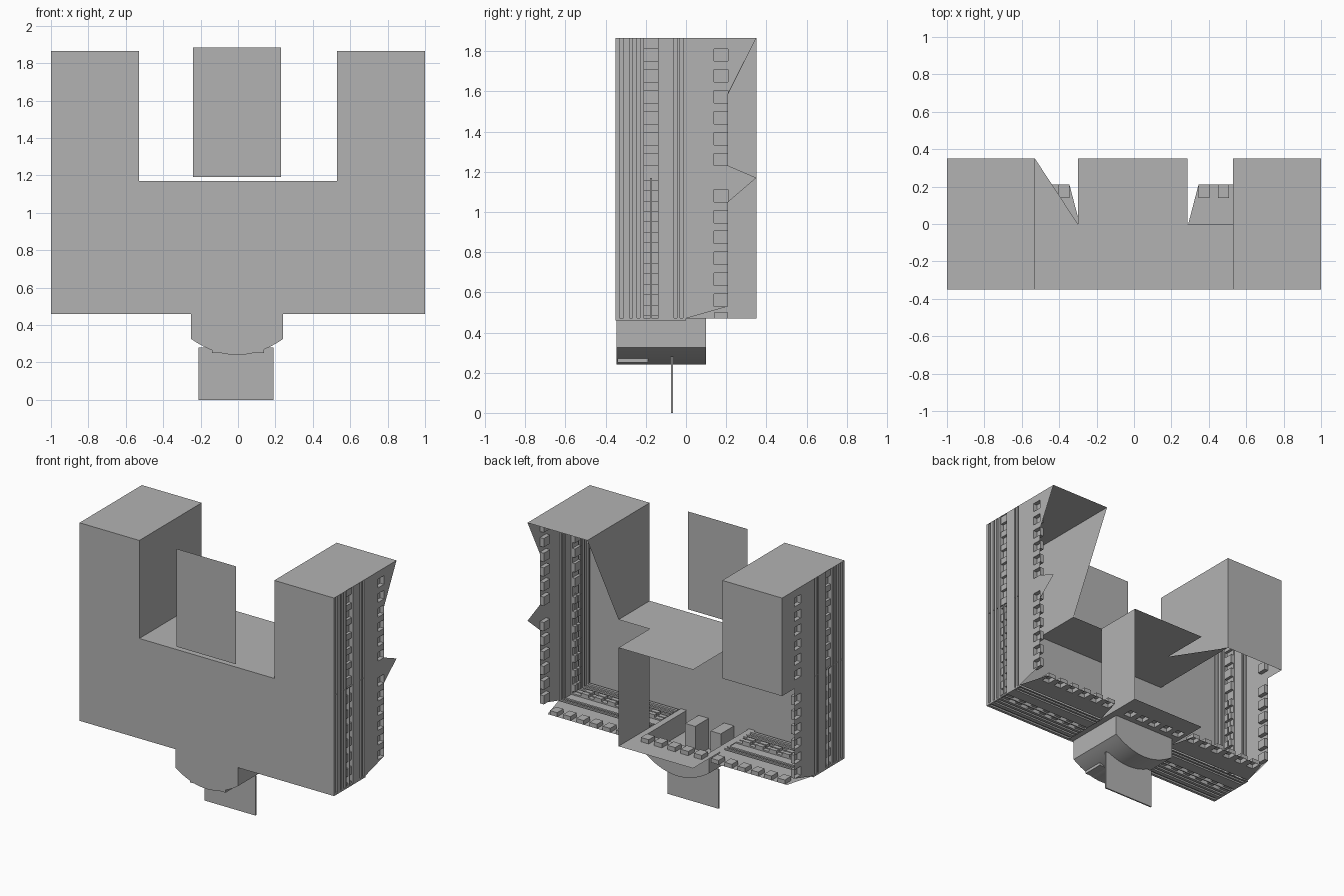
import bpy, bmesh
from mathutils import Vector

cube = bpy.data.objects.get("Cube")
if cube:
    bpy.data.objects.remove(cube)

grey = bpy.data.materials.new("plain grey")
grey.use_nodes = True
grey.diffuse_color = (0.45, 0.45, 0.45, 1)
grey.node_tree.nodes["Principled BSDF"].inputs["Base Color"].default_value = grey.diffuse_color

FRONT, BACK = -0.35, 0.35
TOP, ROOF, BASE, LEDGE = 1.866, 1.17, 0.46, 0.47
INNER, EAVE = 0.53, 0.21
WING_R, WING_L = -0.30, 0.285


def add_object(name, bm):
    mesh = bpy.data.meshes.new(name)
    bm.to_mesh(mesh)
    bm.free()
    mesh.materials.append(grey)
    obj = bpy.data.objects.new(name, mesh)
    bpy.context.collection.objects.link(obj)
    return obj


def sheet(name, *polygons):
    """Flat faces, one for each list of corners."""
    bm = bmesh.new()
    for corners in polygons:
        bm.faces.new([bm.verts.new(c) for c in corners])
    return add_object(name, bm)


def box(name, x, y, z):
    bm = bmesh.new()
    bmesh.ops.create_cube(bm, size=1)
    for v in bm.verts:
        v.co = Vector([(r[0] + r[1]) / 2 + c * (r[1] - r[0]) for r, c in zip((x, y, z), v.co)])
    return add_object(name, bm)


def relief(name, us, vs, depth, place):
    """Stepped wall: each cell is sunk by depth(u, v), with walls between steps."""
    us, vs = sorted(set(us)), sorted(set(vs))
    bm = bmesh.new()

    def quad(*pts):
        bm.faces.new([bm.verts.new(place(*p)) for p in pts])

    def cell(i, j):
        if 0 <= i < len(us) - 1 and 0 <= j < len(vs) - 1:
            return depth((us[i] + us[i + 1]) / 2, (vs[j] + vs[j + 1]) / 2)
        return 0

    for i in range(len(us)):
        for j in range(len(vs)):
            d, left, below = cell(i, j), cell(i - 1, j), cell(i, j - 1)
            u, v = us[i], vs[j]
            if i < len(us) - 1 and j < len(vs) - 1:
                quad((u, v, d), (us[i + 1], v, d), (us[i + 1], vs[j + 1], d), (u, vs[j + 1], d))
            if j < len(vs) - 1 and d != left:
                quad((u, v, left), (u, v, d), (u, vs[j + 1], d), (u, vs[j + 1], left))
            if i < len(us) - 1 and d != below:
                quad((u, v, below), (us[i + 1], v, below), (us[i + 1], v, d), (u, v, d))
    bmesh.ops.remove_doubles(bm, verts=bm.verts, dist=0.0001)
    return add_object(name, bm)


def openings(start, count, size=0.062):
    return [(start + 0.104 * k, start + 0.104 * k + size) for k in range(count)]


def inside(value, spans):
    return any(a < value < b for a, b in spans)


# Long grooves and paired panes of the main facades
GROOVES = [(-0.33, -0.31), (-0.28, -0.265), (-0.245, -0.23), (-0.06, -0.045), (-0.03, -0.015)]
PANES = [(-0.21, -0.178), (-0.17, -0.14)]
WIDE = [(-0.21, -0.14)]


def facade(name, v0, v1, rows, columns, place):
    us = [FRONT, 0] + [e for s in GROOVES + columns for e in s]
    vs = [v0, v1] + [e for s in rows for e in s]

    def depth(u, v):
        if inside(u, columns):
            return 0.03 if inside(v, rows) else 0.01
        return 0.012 if inside(u, GROOVES) else 0
    relief(name, us, vs, depth, place)


def window_strip(name, u0, u1, v0, v1, rows, place):
    vs = [v0, v1] + [e for s in rows for e in s]

    def depth(u, v):
        return 0.03 if 0.14 < u < EAVE and inside(v, rows) else 0
    relief(name, [u0, 0.14, EAVE, u1], vs, depth, place)


low_rows, high_rows = openings(0.53, 6), openings(1.23, 6)
low_panes = openings(0.485, 7, 0.048)
ledge_rows = openings(0.345, 6, 0.058)

for s, side in ((1, "left"), (-1, "right")):
    def on_side(u, v, d, s=s):
        return (s * (1 - d), u, v)

    def on_base(u, v, d, s=s):
        return (s * v, u, BASE + d)

    def on_ledge(u, v, d, s=s):
        return (s * v, u, LEDGE + d)

    # Outer facades and the long facade along the bottom
    facade(side + "_lower_facade", BASE, ROOF, low_panes, PANES, on_side)
    facade(side + "_upper_facade", ROOF, TOP, high_rows, WIDE, on_side)
    facade(side + "_base_facade", 0.29, 1, ledge_rows, PANES, on_base)

    # Attic strips with sunken windows and mitred ends
    window_strip(side + "_lower_attic", 0, EAVE, 0.53, ROOF, low_rows, on_side)
    window_strip(side + "_upper_attic", 0, EAVE if s > 0 else BACK, ROOF, TOP, high_rows, on_side)
    window_strip(side + "_base_attic", 0, EAVE, 0.345, 0.94, ledge_rows, on_ledge)
    sheet(side + "_attic_miters",
          [(s, 0, LEDGE), (s, 0, 0.53), (s, EAVE, 0.53)],
          [(s, 0, LEDGE), (s * 0.94, 0, LEDGE), (s * 0.94, EAVE, LEDGE)],
          [(s * 0.29, 0, LEDGE), (s * 0.345, 0, LEDGE), (s * 0.345, EAVE, LEDGE)])

    # Tower tops
    sheet(side + "_tower_top", [(s * INNER, FRONT, TOP), (s, FRONT, TOP),
                                (s, BACK, TOP), (s * INNER, BACK, TOP)])

# Pointed wall remnants on the left tower
sheet("left_wall_points",
      [(1, EAVE, 1.59), (1, BACK, TOP), (1, EAVE, 1.74)],
      [(1, EAVE, 1.74), (1, BACK, TOP), (1, EAVE, TOP)],
      [(1, EAVE, 1.05), (1, BACK, ROOF), (1, EAVE, 1.23)])

# Inner tower walls and the back of the right tower
sheet("left_inner_wall", [(INNER, FRONT, ROOF), (INNER, 0, ROOF),
                          (INNER, BACK, TOP), (INNER, FRONT, TOP)])
sheet("right_inner_wall", [(-INNER, FRONT, ROOF), (-INNER, BACK, ROOF),
                           (-INNER, BACK, TOP), (-INNER, FRONT, TOP)])
sheet("right_back_wall", [(-1, BACK, ROOF), (-INNER, BACK, ROOF),
                          (-INNER, BACK, TOP), (-1, BACK, TOP)])

# Large flat front wall
half = [(0, BASE), (1, BASE), (1, TOP), (INNER, TOP), (INNER, ROOF), (0, ROOF)]
sheet("front_wall", *[[(s * x, FRONT, z) for x, z in half] for s in (1, -1)])

# Middle roof sheet and the wing wall below it
roof = [(-INNER, FRONT), (INNER, FRONT), (INNER, 0), (WING_L, 0), (WING_L, BACK),
        (WING_R, BACK), (WING_R, 0), (-INNER, BACK)]
sheet("middle_roof", [(x, y, ROOF) for x, y in roof])
sheet("wing_wall", [(WING_L, 0, LEDGE), (WING_L, BACK, LEDGE),
                    (WING_L, BACK, ROOF), (WING_L, 0, ROOF)])

# Middle floor strip with windows, and the rims beside the bay
window_strip("middle_floor", 0.10, BACK, WING_R, WING_L, openings(-0.27, 5),
             lambda u, v, d: (v, u, LEDGE + d))
sheet("bay_rims", *[[(a, FRONT, LEDGE), (b, FRONT, LEDGE), (b, 0.10, LEDGE), (a, 0.10, LEDGE)]
                    for a, b in ((WING_R, -0.25), (0.24, WING_L))])

# Rounded bay, open on top
steps = 24
outline = [(-0.25, LEDGE)]
for k in range(steps + 1):
    t = 2 * k / steps - 1
    outline.append((-0.005 + 0.245 * t, 0.24 + 0.085 * t * t))
outline.append((0.24, LEDGE))
bm = bmesh.new()
rings = [[bm.verts.new((x, y, z)) for x, z in outline] for y in (-0.345, 0.10)]
for k in range(len(outline) - 1):
    bm.faces.new((rings[0][k], rings[0][k + 1], rings[1][k + 1], rings[1][k]))
bm.faces.new(rings[0])
bm.faces.new(rings[1][::-1])
bay = add_object("rounded_bay", bm)
bpy.context.view_layer.objects.active = bay
bay.select_set(True)
bpy.ops.object.shade_smooth_by_angle()

# Shafts standing in the bay
for x, side in ((0.10, "left"), (-0.10, "right")):
    box(side + "_bay_shaft", (x - 0.04, x + 0.04), (-0.34, -0.19), (0.25, 0.465))

# Thin upright panels below and above
box("lower_panel", (-0.21, 0.19), (-0.075, -0.065), (0, 0.28))
sheet("floating_panel", [(-0.24, FRONT, 1.19), (0.23, FRONT, 1.19),
                         (0.23, FRONT, 1.885), (-0.24, FRONT, 1.885)])
